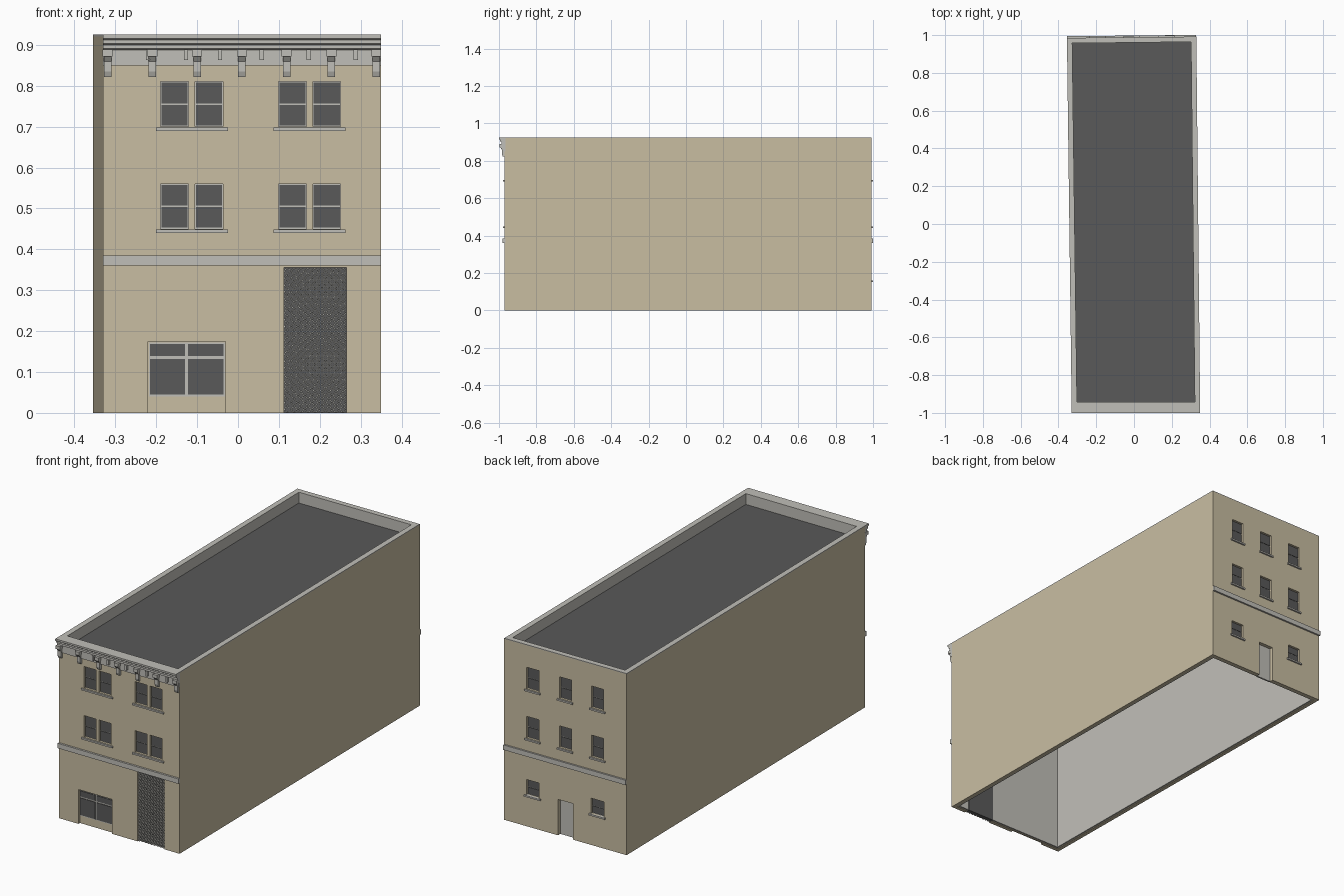
import bpy, bmesh, math
from mathutils import Vector

cube = bpy.data.objects.get("Cube")
if cube:
    bpy.data.objects.remove(cube)


def material(name, rgb):
    m = bpy.data.materials.new(name)
    m.use_nodes = True
    m.diffuse_color = (*rgb, 1)
    bsdf = next(n for n in m.node_tree.nodes if n.type == 'BSDF_PRINCIPLED')
    bsdf.inputs["Base Color"].default_value = (*rgb, 1)
    return m


BEIGE = material("beige_plaster", (0.58, 0.51, 0.36))
STONE = material("light_stone", (0.53, 0.52, 0.48))
DARK = material("dark_grey", (0.10, 0.10, 0.10))

# Facade frames: origin, direction along the wall, outward direction
FRONT = (Vector((0, -0.97, 0)), Vector((1, 0, 0)), Vector((0, -1, 0)))
BACK = (Vector((-0.0125, 0.9885, 0)), Vector((-1, -0.01, 0)), Vector((0, 1, 0)))
FOOTPRINT = [(-0.33, -0.97), (0.35, -0.97), (0.33, 0.992), (-0.355, 0.985)]
TOP = 0.925

parts = {}


def part(name, mat):
    return parts.setdefault(name, (bmesh.new(), mat))[0]


def prism(bm, side, profile, u0, u1):
    """Extrude a (depth, height) profile along a facade."""
    o, along, out = side
    ends = [[bm.verts.new(o + along * u + out * d + Vector((0, 0, z)))
             for d, z in profile] for u in (u0, u1)]
    bm.faces.new(ends[0])
    bm.faces.new(ends[1][::-1])
    n = len(profile)
    for i in range(n):
        j = (i + 1) % n
        bm.faces.new((ends[0][i], ends[1][i], ends[1][j], ends[0][j]))


def box(bm, side, u0, u1, d0, d1, z0, z1):
    prism(bm, side, [(d0, z0), (d1, z0), (d1, z1), (d0, z1)], u0, u1)


def inset(t):
    return [(x - math.copysign(t, x), y - math.copysign(t, y)) for x, y in FOOTPRINT]


def loop_wall(bm, t0, t1, z0, z1):
    """Closed wall following the footprint, between two insets."""
    loops = [[bm.verts.new((x, y, z)) for x, y in inset(t)]
             for t, z in ((t0, z0), (t0, z1), (t1, z1), (t1, z0))]
    for k in range(4):
        a, b = loops[k], loops[(k + 1) % 4]
        for i in range(4):
            j = (i + 1) % 4
            bm.faces.new((a[i], a[j], b[j], b[i]))


cutters = part("opening_cutters", BEIGE)


def opening(side, u0, u1, z0, z1):
    box(cutters, side, u0, u1, -0.05, 0.05, z0, z1)


def sash(side, u0, u1, z0, z1):
    """Recessed sash window with two panes."""
    opening(side, u0, u1, z0, z1)
    box(part("window_frames", STONE), side, u0, u1, -0.021, -0.012, z0, z1)
    mid = (z0 + z1) / 2
    for a, b in ((z0 + 0.003, mid - 0.002), (mid + 0.002, z1 - 0.002)):
        box(part("window_panes", DARK), side, u0 + 0.002, u1 - 0.002, -0.013, -0.009, a, b)


def sill(side, u0, u1, z):
    box(part("window_sills", STONE), side, u0, u1, -0.015, 0.008, z - 0.008, z)


# Shell, lining, coping and roof
loop_wall(part("outer_walls", BEIGE), 0, 0.02, 0, TOP - 0.004)
loop_wall(part("inner_lining", STONE), 0.02, 0.028, 0.003, TOP - 0.004)
loop_wall(part("parapet_coping", STONE), 0, 0.028, TOP - 0.004, TOP)
roof = part("roof_deck", DARK)
low, high = [[roof.verts.new((x, y, z)) for x, y in inset(0.025)] for z in (0.86, 0.87)]
roof.faces.new(low[::-1])
roof.faces.new(high)
for i in range(4):
    j = (i + 1) % 4
    roof.faces.new((low[i], low[j], high[j], high[i]))

# Upper windows on both facades
for z0, z1 in ((0.45, 0.56), (0.70, 0.81)):
    for u in (-0.113, 0.175):
        for c in (u - 0.042, u + 0.042):
            sash(FRONT, c - 0.034, c + 0.034, z0, z1)
        sill(FRONT, u - 0.088, u + 0.088, z0 - 0.002)
    for u in (-0.183, 0, 0.18):
        sash(BACK, u - 0.034, u + 0.034, z0, z1)
        sill(BACK, u - 0.043, u + 0.043, z0 - 0.002)

# Back ground floor: two windows and a doorway with a plain door
for u in (-0.183, 0.18):
    sash(BACK, u - 0.036, u + 0.036, 0.16, 0.238)
    sill(BACK, u - 0.045, u + 0.045, 0.16)
opening(BACK, -0.042, 0.042, -0.01, 0.183)
box(part("back_door", STONE), BACK, -0.042, 0.042, -0.027, -0.019, 0, 0.183)

# Shop window
opening(FRONT, -0.22, -0.03, -0.01, 0.175)
box(part("shop_window_panel", BEIGE), FRONT, -0.22, -0.03, -0.021, -0.012, 0, 0.175)
box(part("shop_window_frame", STONE), FRONT, -0.218, -0.032, -0.013, -0.009, 0.04, 0.172)
for a, b in ((-0.215, -0.13), (-0.122, -0.035)):
    for c, d in ((0.045, 0.132), (0.139, 0.168)):
        box(part("shop_window_panes", DARK), FRONT, a, b, -0.01, -0.006, c, d)

# Ornamental entrance grille: links on a dark panel
opening(FRONT, 0.112, 0.265, -0.01, 0.355)
box(part("entrance_panel", DARK), FRONT, 0.112, 0.265, -0.031, -0.012, 0, 0.355)
grille = part("entrance_grille", STONE)
COLS, ROWS, SIDES = 9, 21, 8
pw, ph = 0.153 / COLS, 0.355 / ROWS
for c in range(COLS):
    for r in range(ROWS):
        centre = Vector((0.112 + pw * (c + 0.5), 0, ph * (r + 0.5)))
        rings = []
        for scale, y in ((0.48, -0.958), (0.48, -0.966), (0.3, -0.966), (0.3, -0.958)):
            rings.append([grille.verts.new(centre + Vector((
                pw * scale * math.cos(math.tau * k / SIDES), y,
                ph * scale * math.sin(math.tau * k / SIDES)))) for k in range(SIDES)])
        for q in range(4):
            a, b = rings[q], rings[(q + 1) % 4]
            for k in range(SIDES):
                m = (k + 1) % SIDES
                grille.faces.new((a[k], a[m], b[m], b[k]))

# Belt courses
belt = part("belt_courses", STONE)
box(belt, FRONT, -0.33, 0.35, -0.005, 0.01, 0.36, 0.385)
box(belt, BACK, -0.342, 0.342, -0.005, 0.009, 0.36, 0.385)

# Cornice with large and small brackets
prism(part("cornice", STONE), FRONT,
      [(-0.005, 0.85), (0.006, 0.85), (0.006, 0.888), (0.016, 0.891), (0.016, 0.9),
       (0.024, 0.904), (0.024, 0.912), (0.03, 0.916), (0.03, TOP), (-0.005, TOP)],
      -0.33, 0.35)
brackets = part("cornice_brackets", STONE)
for i in range(7):
    u = -0.319 + 0.1095 * i
    prism(brackets, FRONT,
          [(-0.005, 0.822), (0.009, 0.822), (0.014, 0.835), (0.014, 0.86),
           (0.023, 0.872), (0.023, 0.889), (-0.005, 0.889)], u - 0.009, u + 0.009)
    box(brackets, FRONT, u - 0.012, u + 0.012, 0, 0.026, 0.872, 0.889)
for u in (-0.22, -0.127, -0.044, 0.058, 0.173, 0.288):
    box(brackets, FRONT, u - 0.005, u + 0.005, 0, 0.018, 0.863, 0.889)

# Turn every part into an object
objects = {}
for name, (bm, mat) in parts.items():
    bmesh.ops.recalc_face_normals(bm, faces=bm.faces)
    mesh = bpy.data.meshes.new(name)
    bm.to_mesh(mesh)
    bm.free()
    mesh.materials.append(mat)
    objects[name] = bpy.data.objects.new(name, mesh)
    bpy.context.collection.objects.link(objects[name])

# Cut the openings through the outer walls
walls, cutter = objects["outer_walls"], objects["opening_cutters"]
cutter.hide_render = True
mod = walls.modifiers.new("openings", 'BOOLEAN')
mod.operation = 'DIFFERENCE'
mod.solver = 'EXACT'
mod.object = cutter
bpy.context.view_layer.objects.active = walls
bpy.ops.object.modifier_apply(modifier=mod.name)
bpy.data.objects.remove(cutter)
